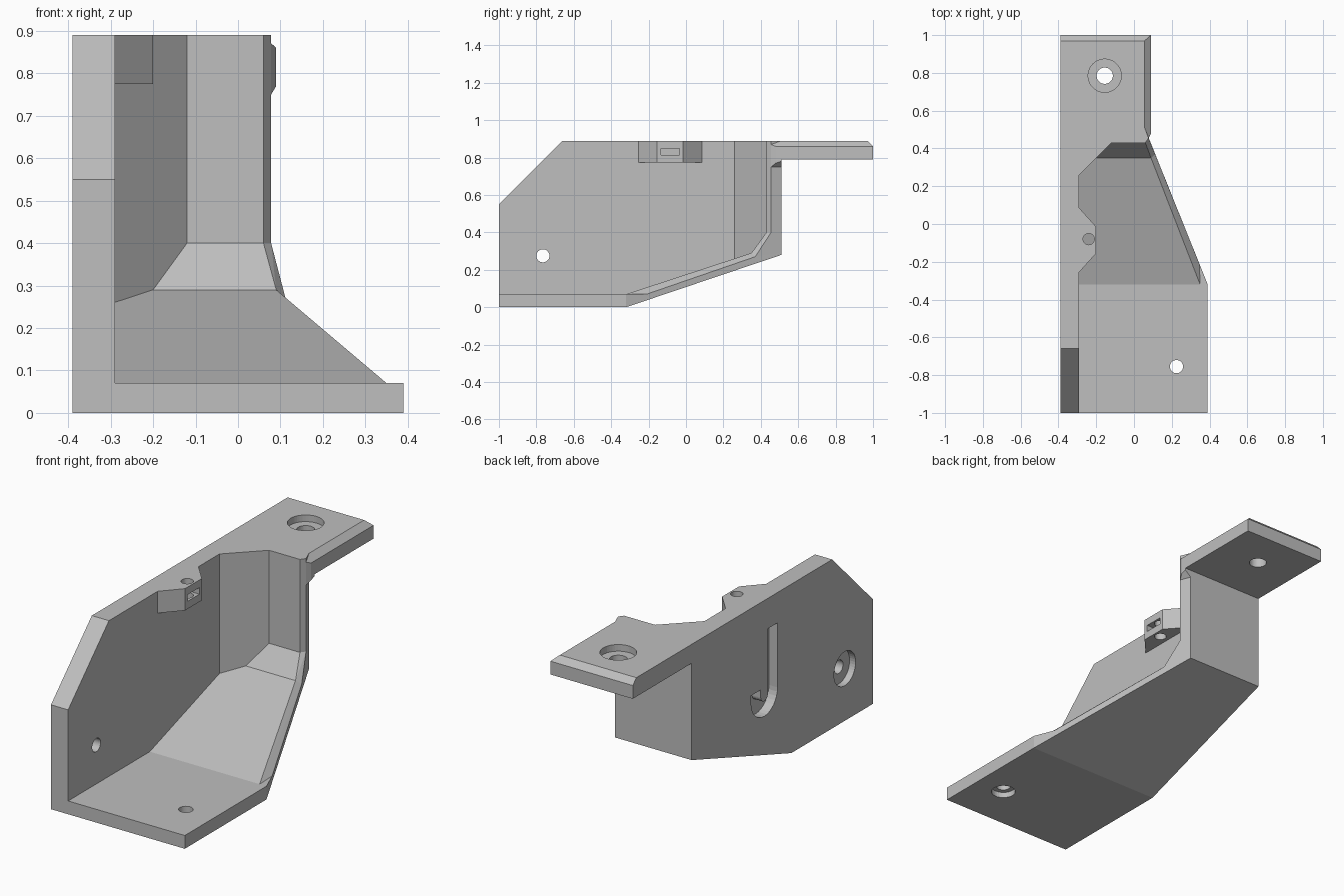
import bpy, bmesh, math
from mathutils import Vector

cube = bpy.data.objects.get("Cube")
if cube:
    bpy.data.objects.remove(cube, do_unlink=True)

grey = bpy.data.materials.new("light grey")
grey.use_nodes = True
colour = (0.52, 0.52, 0.52, 1)
grey.diffuse_color = colour
grey.node_tree.nodes["Principled BSDF"].inputs["Base Color"].default_value = colour


def finish(name, bm):
    bmesh.ops.recalc_face_normals(bm, faces=bm.faces)
    mesh = bpy.data.meshes.new(name)
    bm.to_mesh(mesh)
    bm.free()
    mesh.materials.append(grey)
    obj = bpy.data.objects.new(name, mesh)
    bpy.context.collection.objects.link(obj)
    return obj


def hull(name, points):
    """Convex flat-faced solid around a few corner points."""
    bm = bmesh.new()
    for p in points:
        bm.verts.new(p)
    res = bmesh.ops.convex_hull(bm, input=bm.verts)
    loose = [v for v in bm.verts if not v.link_faces]
    bmesh.ops.delete(bm, geom=loose, context="VERTS")
    bmesh.ops.dissolve_limit(bm, angle_limit=0.01, verts=bm.verts, edges=bm.edges)
    return finish(name, bm)


def box(name, x, y, z):
    return hull(name, [(a, b, c) for a in x for b in y for c in z])


def plan(name, outline, low, high):
    return hull(name, [(x, y, z) for x, y in outline for z in (low, high)])


def rod(centre, radius, length, axis="Z"):
    bm = bmesh.new()
    bmesh.ops.create_cone(bm, cap_ends=True, segments=40, radius1=radius,
                          radius2=radius, depth=length)
    turn = Vector((1, 0, 0) if axis == "X" else (0, 0, 1)).to_track_quat("Z", "Y")
    bmesh.ops.transform(bm, matrix=turn.to_matrix().to_4x4(), verts=bm.verts)
    bmesh.ops.translate(bm, vec=centre, verts=bm.verts)
    return finish("cutter", bm)


def cut(target, *cutters):
    bpy.context.view_layer.objects.active = target
    for c in cutters:
        mod = target.modifiers.new("cut", "BOOLEAN")
        mod.operation, mod.solver, mod.object = "DIFFERENCE", "EXACT", c
        bpy.ops.object.modifier_apply(modifier=mod.name)
        bpy.data.objects.remove(c, do_unlink=True)


def hook_groove():
    """Straight slot that curls round at its lower end."""
    cy, cz, radius, half = -0.095, 0.39, 0.07, 0.04
    arc = [math.pi * (1 + i / 16) for i in range(17)]

    def side(r):
        pts = [(cy + r * math.cos(a), cz + r * math.sin(a)) for a in arc]
        return [(cy - r, 0.73)] + pts + [(cy + r, 0.43)]
    loop = side(radius + half) + side(radius - half)[::-1]
    bm = bmesh.new()
    face = bm.faces.new([bm.verts.new((-0.45, y, z)) for y, z in loop])
    res = bmesh.ops.extrude_face_region(bm, geom=[face])
    moved = [v for v in res["geom"] if isinstance(v, bmesh.types.BMVert)]
    bmesh.ops.translate(bm, vec=(0.11, 0, 0), verts=moved)
    return finish("cutter", bm)


OUT, IN, BACK, TOP = -0.39, -0.29, 0.51, 0.89

# Side wall with a counterbored screw hole and cable groove
profile = [(-1, 0), (-1, 0.55), (-0.66, TOP), (BACK, TOP), (BACK, 0.28), (-0.32, 0)]
side_wall = hull("side_wall", [(x, y, z) for y, z in profile for x in (OUT, IN)])
cut(side_wall, rod((-0.34, -0.765, 0.275), 0.035, 0.3, "X"),
    rod((OUT, -0.765, 0.275), 0.09, 0.07, "X"),
    hook_groove(), rod((-0.35, -0.167, 0.66), 0.025, 0.08, "X"))

# Floor plate
floor_plate = box("floor_plate", (IN, 0.39), (-1, -0.32), (0, 0.07))
cut(floor_plate, rod((0.225, -0.755, 0), 0.035, 0.4),
    rod((0.225, -0.755, 0), 0.06, 0.06))

# Sloping floor with its slanted free edge
hull("ramp", [(IN, -0.32, 0), (0.39, -0.32, 0), (IN, BACK, 0.28), (0.056, BACK, 0.28),
              (IN, -0.32, 0.07), (0.35, -0.32, 0.07), (0.346, -0.21, 0.07),
              (IN, 0.35, 0.29), (0.09, 0.35, 0.29), (0.112, 0.37, 0.27),
              (IN, BACK, 0.29), (0.056, BACK, 0.29)])
hull("ramp_toe", [(0.39, -0.32, 0), (0.39, -0.32, 0.07), (0.346, -0.21, 0.07),
                  (0.346, -0.21, 0.037), (0.34, -0.32, 0.07), (0.34, -0.32, 0)])

# Sloped corner between ramp and back wall
hull("back_fillet", [(IN, 0.35, 0.29), (0.09, 0.35, 0.29), (0.112, 0.37, 0.27),
                     (0.056, BACK, 0.28), (IN, BACK, 0.28), (IN, 0.43, 0.4),
                     (0.06, 0.43, 0.4), (0.078, 0.455, 0.4), (0.056, BACK, 0.4),
                     (IN, BACK, 0.4)])

# Back wall and the upright gusset in its corner
plan("back_wall", [(IN, 0.43), (0.06, 0.43), (0.078, 0.455), (0.056, BACK), (IN, BACK)],
     0.4, TOP)
plan("corner_gusset", [(IN, 0.26), (-0.12, 0.43), (IN, 0.43)], 0.26, TOP)

# Mounting flange with chamfered edges and a counterbored hole
flange = hull("mounting_flange",
              [(x, BACK, z) for x, z in ((OUT, TOP), (0.056, TOP), (0.09, 0.86),
                                         (0.09, 0.79), (OUT, 0.79))]
              + [(OUT, 0.97, TOP), (0.056, 0.97, TOP)]
              + [(x, 1, z) for x in (OUT, 0.09) for z in (0.79, 0.86)])
cut(flange, rod((-0.155, 0.785, 0.8), 0.043, 0.4),
    rod((-0.155, 0.785, TOP), 0.088, 0.07))
hull("flange_shoulder", [(0.056, 0.43, TOP), (0.056, BACK, TOP), (0.078, 0.455, 0.87),
                         (0.09, 0.48, 0.86), (0.09, BACK, 0.86), (0.09, 0.48, 0.77),
                         (0.09, BACK, 0.78), (0.078, 0.455, 0.75), (0.056, BACK, 0.75),
                         (0.056, 0.43, 0.75)])

# Cable boss with an upright hole and a nut slot
boss = plan("cable_boss", [(IN, 0.085), (-0.2, -0.015), (-0.2, -0.155), (IN, -0.255)],
            0.775, TOP)
cut(boss, rod((-0.24, -0.08, 0.8), 0.03, 0.4),
    box("cutter", (-0.28, -0.1), (-0.135, -0.035), (0.815, 0.85)))
